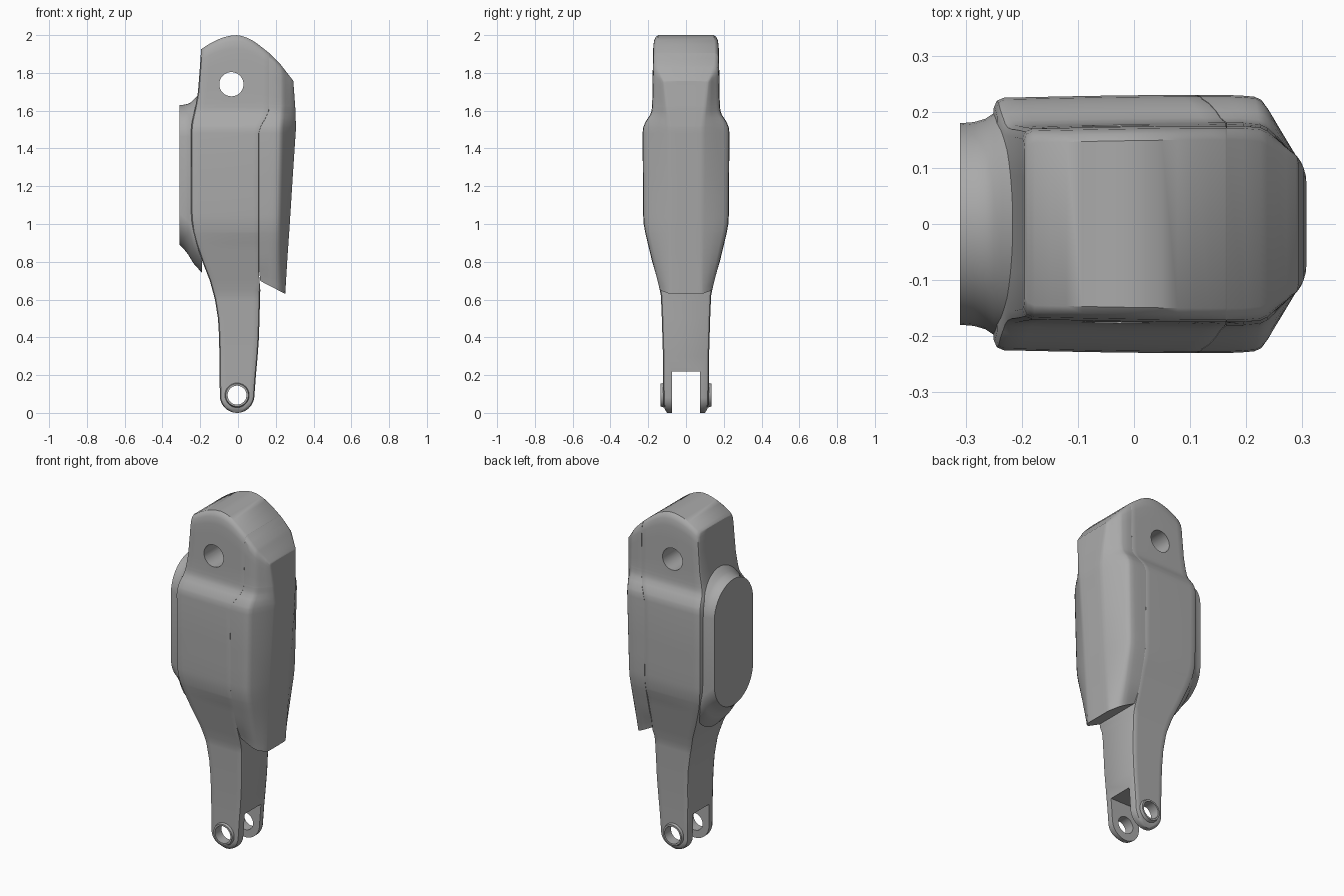
import bpy, bmesh, math
from mathutils import Matrix

cube = bpy.data.objects.get("Cube")
if cube:
    bpy.data.objects.remove(cube)

grey = bpy.data.materials.new("plain grey")
grey.use_nodes = True
colour = (0.4, 0.4, 0.4, 1)
grey.diffuse_color = colour
grey.node_tree.nodes["Principled BSDF"].inputs["Base Color"].default_value = colour


def interp(value, points):
    """Piecewise linear lookup in a rising list of pairs."""
    if value <= points[0][0]:
        return points[0][1]
    for (a, fa), (b, fb) in zip(points, points[1:]):
        if value <= b:
            return fa + (fb - fa) * (value - a) / (b - a)
    return points[-1][1]


def finish(name, bm):
    bmesh.ops.recalc_face_normals(bm, faces=bm.faces)
    mesh = bpy.data.meshes.new(name)
    bm.to_mesh(mesh)
    bm.free()
    obj = bpy.data.objects.new(name, mesh)
    bpy.context.collection.objects.link(obj)
    mesh.materials.append(grey)
    return obj


def select(obj):
    bpy.ops.object.select_all(action='DESELECT')
    obj.select_set(True)
    bpy.context.view_layer.objects.active = obj


def smooth(obj, angle=35):
    select(obj)
    bpy.ops.object.shade_smooth_by_angle(angle=math.radians(angle))


def cut(obj, cutters):
    select(obj)
    for cutter in cutters:
        mod = obj.modifiers.new("cut", 'BOOLEAN')
        mod.operation = 'DIFFERENCE'
        mod.solver = 'EXACT'
        mod.object = cutter
        bpy.ops.object.modifier_apply(modifier=mod.name)


def loft(name, rings):
    """Skin half sections (y > 0, left to right), mirrored across y."""
    bm = bmesh.new()
    loops = []
    for ring in rings:
        full = ring + [(x, -y, z) for x, y, z in reversed(ring)]
        loops.append([bm.verts.new(p) for p in full])
    n = len(loops[0])
    for low, high in zip(loops, loops[1:]):
        for i in range(n):
            j = (i + 1) % n
            bm.faces.new((low[i], low[j], high[j], high[i]))
    for loop in (loops[0], loops[-1]):
        for i in range(n // 2 - 1):
            bm.faces.new((loop[i], loop[i + 1], loop[n - 2 - i], loop[n - 1 - i]))
    return finish(name, bm)


def rod(name, x, z, r1, r2, depth, y=0, sides=48):
    """Round bar along y; r1 is the end towards +y."""
    bm = bmesh.new()
    bmesh.ops.create_cone(bm, cap_ends=True, segments=sides, radius1=r1, radius2=r2,
                          depth=depth,
                          matrix=Matrix.Translation((x, y, z)) @ Matrix.Rotation(math.pi / 2, 4, 'X'))
    return finish(name, bm)


# Side profiles against height
HALF = [(0, .1), (.02, .113), (.05, .12), (.3, .122), (.5, .128), (.62, .133), (.68, .145),
        (.95, .21), (1.0, .219), (1.05, .222), (1.48, .225), (1.51, .222), (1.54, .21),
        (1.58, .184), (1.6, .177), (1.64, .174), (1.93, .17), (1.97, .166), (1.99, .157), (2, .145)]
LEFT = [(.1, -.096), (.4, -.1), (.5, -.106), (.6, -.122), (.7, -.149), (.8, -.188), (.9, -.222),
        (.96, -.238), (1.03, -.247), (1.15, -.25), (1.48, -.25), (1.54, -.244), (1.62, -.226),
        (1.72, -.212), (1.86, -.203), (2, -.195)]
SEAM = [(.1, .087), (.2, .095), (.3, .104), (.4, .111), (.65, .118), (.75, .11), (1.48, .11),
        (1.52, .122), (1.56, .146), (1.6, .163), (1.63, .165)]
NOSE = [(.65, .25), (1.0, .274), (1.3, .293), (1.51, .307), (1.62, .303), (2, .293)]
SHOULDER = [(.65, .195), (1.5, .215), (1.62, .225), (2, .225)]
NOSE_HALF = [(.65, .085), (1.5, .09), (1.62, .105), (2, .12)]
CROWN = [(-.195, 1.925), (-.15, 1.955), (-.1, 1.98), (-.05, 1.996), (-.01, 2), (.03, 1.994),
         (.07, 1.976), (.11, 1.949), (.165, 1.905), (.225, 1.845), (.295, 1.755)]
BASE, SKIRT = 1.62, .8


def warp(x, z):
    """Bend the top rings to the crown line."""
    if z <= BASE:
        return z
    return BASE + (z - BASE) / (2 - BASE) * (interp(x, CROWN) - BASE)


heights = sorted({p[0] for table in (HALF, LEFT, SEAM) for p in table if p[0] > .1}
                 | {.85, 1.25})

# Main arm: rounded foot, slim shank, wide housing, narrow head
FOOT_X, FOOT_Z, FOOT_R = -.005, .094, .092


def arm_ring(z, left, right):
    half = interp(z, HALF)
    width = right - left
    c = min(.018, width * .2)
    d = c if z < .66 else .002
    ring = [(left, half * .5), (left, half - c), (left + c * .3, half - c * .3), (left + c, half)]
    steps = 12
    for i in range(1, steps):
        f = i / steps
        ring.append((left + c + (width - c - d) * f, half + .005 * math.sin(math.pi * f / 2) * (z > .9)))
    grow = .005 * (z > .9)
    ring += [(right - d, half + grow), (right - d * .3, half + grow - d * .3), (right, half + grow - d)]
    return [(x, y, warp(x, z)) for x, y in ring]


arm_rings = []
for deg in range(88, 0, -8):
    a = math.radians(deg)
    w = FOOT_R * math.cos(a)
    arm_rings.append(arm_ring(FOOT_Z - FOOT_Z * math.sin(a), FOOT_X - w, FOOT_X + w))
arm_rings += [arm_ring(z, interp(z, LEFT), interp(z, SEAM)) for z in heights]
arm = loft("arm_body", arm_rings)

# Pin holes and fork slot
pin_cut = rod("pin_cutter", FOOT_X, FOOT_Z, .05, .05, 1)
head_cut = rod("head_cutter", -.035, 1.74, .064, .064, 1)
bm = bmesh.new()
bmesh.ops.create_cube(bm, size=1, matrix=Matrix.Translation((0, 0, .06))
                      @ Matrix.Diagonal((1, .15, .32, 1)))
slot_cut = finish("slot_cutter", bm)
cut(arm, [slot_cut, pin_cut, head_cut])
smooth(arm)

# Collars around the fork pin holes
for side, name in ((1, "left_collar"), (-1, "right_collar")):
    outer, inner = (.06, .069) if side > 0 else (.069, .06)
    collar = rod(name, FOOT_X, FOOT_Z, outer, inner, .03, y=side * .12)
    cut(collar, [pin_cut])
    smooth(collar)

for helper in (pin_cut, head_cut, slot_cut):
    bpy.data.objects.remove(helper)


# Faceted cover on the +x side
def cover_ring(z):
    half = interp(z, HALF) + .005 * (z > .6)
    seam, nose = interp(z, SEAM), interp(z, NOSE)
    bend, flat = interp(z, SHOULDER), interp(z, NOSE_HALF)
    flat = min(flat, half * .75)
    s = .025
    ring = [(seam, half), ((seam + bend) / 2, half), (bend - s, half - .001), (bend, half - .003),
            (bend + s * .5, half - .009), (bend + s, half - .025 * half / .22)]
    x0, y0 = ring[-1]
    ring += [(x0 + (nose - x0) * f, y0 + (flat - y0) * f) for f in (.5, .9)]
    ring += [(nose - .001, flat - .004), (nose, flat - .015), (nose, flat * .4)]
    out = []
    for x, y in ring:
        h = warp(x, z)
        if z < SKIRT:
            lower = .7 - .07 * (x - .115) / .135
            h = SKIRT - (SKIRT - z) / (SKIRT - .65) * (SKIRT - lower)
        out.append((x, y, h))
    return out


cover = loft("front_cover", [cover_ring(z) for z in heights if z >= .65])
smooth(cover, 30)

# Flared mounting pad on the -x side
bm = bmesh.new()
loops = []
for x, half, low, high in ((-.31, .18, .89, 1.63), (-.285, .182, .865, 1.632), (-.265, .188, .84, 1.637),
                           (-.25, .198, .815, 1.645), (-.235, .203, .79, 1.66), (-.19, .19, .74, 1.7)):
    loop = []
    for i in range(48):
        a = 2 * math.pi * (i + .5) / 48
        centre = high - half if math.sin(a) > 0 else low + half
        loop.append(bm.verts.new((x, half * math.cos(a), centre + half * math.sin(a))))
    loops.append(loop)
for near, far in zip(loops, loops[1:]):
    for i in range(48):
        j = (i + 1) % 48
        bm.faces.new((near[i], near[j], far[j], far[i]))
bm.faces.new(loops[0])
bm.faces.new(loops[-1])
smooth(finish("mounting_pad", bm))
